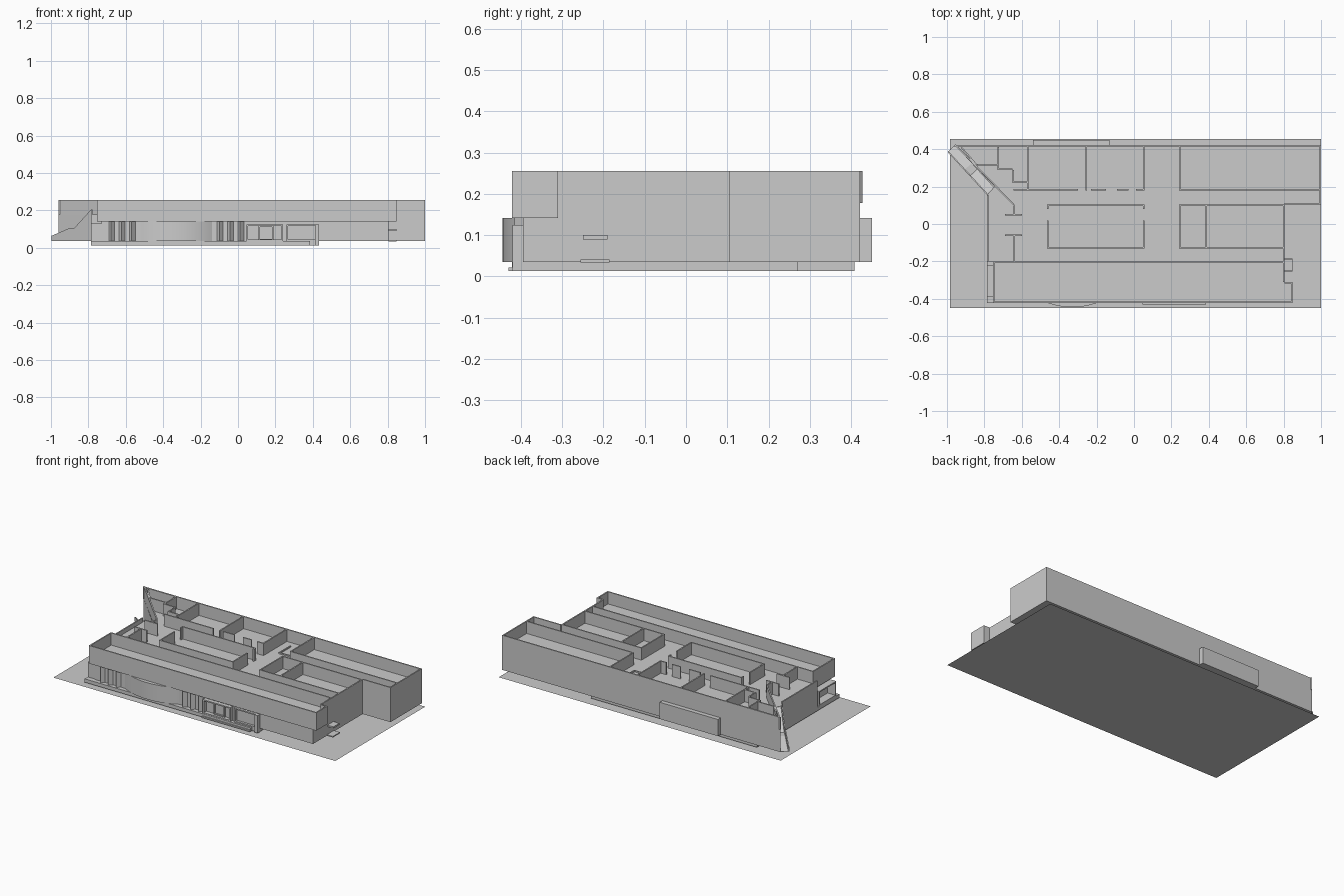
import bpy, bmesh, math
from mathutils import Vector, Matrix

cube = bpy.data.objects.get("Cube")
if cube:
    bpy.data.objects.remove(cube)

grey = bpy.data.materials.new("light grey")
grey.use_nodes = True
COLOUR = (0.6, 0.6, 0.6, 1)
grey.diffuse_color = COLOUR
grey.node_tree.nodes["Principled BSDF"].inputs["Base Color"].default_value = COLOUR

BASE, SOFFIT, FLOOR, TOP, THICK = 0.035, 0.141, 0.178, 0.255, 0.008


def finish(name, bm):
    bmesh.ops.recalc_face_normals(bm, faces=bm.faces)
    mesh = bpy.data.meshes.new(name)
    bm.to_mesh(mesh)
    bm.free()
    mesh.materials.append(grey)
    obj = bpy.data.objects.new(name, mesh)
    bpy.context.scene.collection.objects.link(obj)
    return obj


def add_prism(bm, points, z0, z1):
    face = bm.faces.new([bm.verts.new((x, y, z0)) for x, y in points])
    new = bmesh.ops.extrude_face_region(bm, geom=[face])["geom"]
    verts = [g for g in new if isinstance(g, bmesh.types.BMVert)]
    bmesh.ops.translate(bm, verts=verts, vec=(0, 0, z1 - z0))


def add_box(bm, x0, x1, y0, y1, z0, z1):
    add_prism(bm, [(x0, y0), (x1, y0), (x1, y1), (x0, y1)], z0, z1)


def add_wall(bm, a, b, z0=FLOOR, z1=TOP):
    # Thickness lies on the left of the direction of travel
    a, b = Vector(a), Vector(b)
    d = (b - a).normalized()
    n = Vector((-d.y, d.x)) * THICK
    add_prism(bm, [a, b, b + n, a + n], z0, z1)


def add_run(bm, points, z0=FLOOR, z1=TOP, closed=False):
    ends = points[1:] + points[:1] if closed else points[1:]
    for a, b in zip(points, ends):
        add_wall(bm, a, b, z0, z1)


def prism(name, points, z0, z1):
    bm = bmesh.new()
    add_prism(bm, points, z0, z1)
    return finish(name, bm)


def boxes(name, items):
    bm = bmesh.new()
    for item in items:
        add_box(bm, *item)
    return finish(name, bm)


def runs(name, items, **kw):
    bm = bmesh.new()
    for item in items:
        add_run(bm, item, **kw)
    return finish(name, bm)


# Ground sheet
bm = bmesh.new()
bm.faces.new([bm.verts.new((x, y, 0)) for x, y in
              [(-0.985, -0.45), (1, -0.45), (1, 0.455), (-0.985, 0.455)]])
finish("ground_sheet", bm)

# Plinth, main body and overhanging front wing
boxes("plinth", [(-0.785, 0.385, -0.422, 0.408, 0.013, BASE),
                 (0.385, 0.43, -0.41, 0.27, 0.013, BASE)])
prism("main_body", [(-0.96, 0.422), (-0.745, 0.2), (-0.785, 0.155), (-0.785, -0.2),
                    (-0.73, -0.2), (-0.73, -0.395), (0.805, -0.395), (0.805, 0.105),
                    (1, 0.105), (1, 0.422)], BASE, FLOOR)
wing = [(-0.755, -0.422), (0.847, -0.422), (0.847, -0.31), (0.805, -0.31),
        (0.805, -0.2), (-0.755, -0.2)]
prism("front_wing_floor", wing, SOFFIT, FLOOR)
runs("front_wing_walls", [wing], closed=True)

# Outer walls
runs("outer_walls", [[(0.805, -0.2), (0.805, 0.105), (1, 0.105), (1, 0.422),
                      (-0.96, 0.422), (-0.645, 0.1), (-0.645, 0.045)],
                     [(-0.645, -0.055), (-0.645, -0.2)]])
runs("terrace_parapet", [[(-0.785, 0.155), (-0.785, -0.2)]], z1=0.205)
runs("doorway_sides", [[(-0.69, 0.045), (-0.6, 0.045)], [(-0.6, -0.055), (-0.69, -0.055)]])

# Interior rooms
runs("right_rooms", [
    [(0.24, 0.422), (0.24, 0.178), (1, 0.178)],
    [(0.805, 0.105), (0.24, 0.105), (0.24, -0.13), (0.805, -0.13)],
    [(0.39, -0.13), (0.39, 0.105)]])
runs("middle_room", [
    [(-0.465, 0.02), (-0.465, -0.13), (0.055, -0.13), (0.055, 0.02)],
    [(0.055, 0.08), (0.055, 0.105), (-0.465, 0.105), (-0.465, 0.08)]])
runs("back_rooms", [
    [(x, 0.178), (x, 0.42)] for x in (-0.565, -0.25, 0.055)] + [
    [(a, 0.178), (b, 0.178)] for a, b in
    ((-0.645, -0.3), (-0.23, -0.15), (-0.09, -0.03), (0.01, 0.055))])
runs("corner_rooms", [
    [(-0.92, 0.412), (-0.73, 0.412), (-0.73, 0.29), (-0.65, 0.29), (-0.65, 0.22), (-0.565, 0.22)],
    [(-0.73, 0.32), (-0.84, 0.32), (-0.92, 0.412)]])
runs("shaft_curb", [[(0.11, 0.365), (0.11, 0.25), (0.19, 0.25), (0.19, 0.365)]], z1=0.186)

# Diagonal stair: two flights with a landing, and a sloping balustrade
foot, head = Vector((-0.997, 0.385)), Vector((-0.785, 0.155))
along = (head - foot).normalized()
across = Vector((-along.y, along.x)) * 0.055
profile = [(0, 0.035), (0.42, 0.075), (0.56, 0.075), (1, FLOOR)]
length = (head - foot).length


def sloped_strip(name, side0, side1, lift):
    bm = bmesh.new()
    outline = [(t, z + lift) for t, z in profile] + [(1, BASE), (0, BASE)]
    pts = [foot + along * length * t + across * side0 for t, z in outline]
    face = bm.faces.new([bm.verts.new((p.x, p.y, z)) for p, (t, z) in zip(pts, outline)])
    new = bmesh.ops.extrude_face_region(bm, geom=[face])["geom"]
    shift = across * (side1 - side0)
    bmesh.ops.translate(bm, verts=[g for g in new if isinstance(g, bmesh.types.BMVert)],
                        vec=(shift.x, shift.y, 0))
    return finish(name, bm)


profile[0] = (0, BASE + 0.002)
sloped_strip("stair_flights", 0.1, 1, 0)
sloped_strip("stair_balustrade", 0, 0.12, 0.027)

# Curved bay under the front wing
half, sag, cx, chord_y = 0.19, 0.05, -0.33, -0.395
radius = (half ** 2 + sag ** 2) / (2 * sag)
sweep, steps = math.asin(half / radius), 20
arc = [(cx + radius * math.sin(a), chord_y - sag + radius - radius * math.cos(a))
       for a in (sweep * (2 * i / steps - 1) for i in range(steps + 1))]
bay = prism("curved_bay", arc, BASE, SOFFIT)
bpy.context.view_layer.objects.active = bay
bay.select_set(True)
bpy.ops.object.shade_smooth_by_angle()

# Turned fins on either side of the bay
bm = bmesh.new()
for start in (-0.675, -0.095):
    for i in range(3):
        x = start + i * 0.055
        add_prism(bm, [(x - 0.016, -0.395), (x - 0.004, -0.415), (x + 0.016, -0.395)], BASE, SOFFIT)
finish("facade_fins", bm)

# Entrance frames and pier
def frame(x0, x1, z0, z1, y0=-0.42, y1=-0.395, t=0.008):
    return [(x0, x0 + t, y0, y1, z0, z1), (x1 - t, x1, y0, y1, z0, z1),
            (x0, x1, y0, y1, z1 - t, z1), (x0, x1, y0, y1, z0, z0 + t)]

boxes("entrance_frames", frame(0.045, 0.24, BASE, 0.125) +
      frame(0.11, 0.19, 0.04, 0.118, y0=-0.405) + frame(0.26, 0.42, BASE, 0.125, y0=-0.41))
boxes("entrance_pier", [(0.412, 0.432, -0.42, -0.395, 0.013, 0.125)])
boxes("entrance_step", [(0.045, 0.385, -0.43, -0.42, 0.013, 0.022)])

# Balcony frame on the end wall
boxes("end_balcony", [(-0.785, -0.73, y, y + 0.008, BASE, 0.13) for y in (-0.39, -0.226)] +
      [(-0.785, -0.73, -0.39, -0.218, z, z + 0.008) for z in (BASE, 0.122)])

# Side door canopy and step, and the projecting panel on the back
boxes("side_canopy", [(0.805, 0.847, -0.25, -0.19, 0.09, 0.1),
                      (0.805, 0.847, -0.255, -0.185, 0.034, 0.041)])
boxes("back_panel", [(-0.54, -0.13, 0.42, 0.45, BASE, SOFFIT)])
